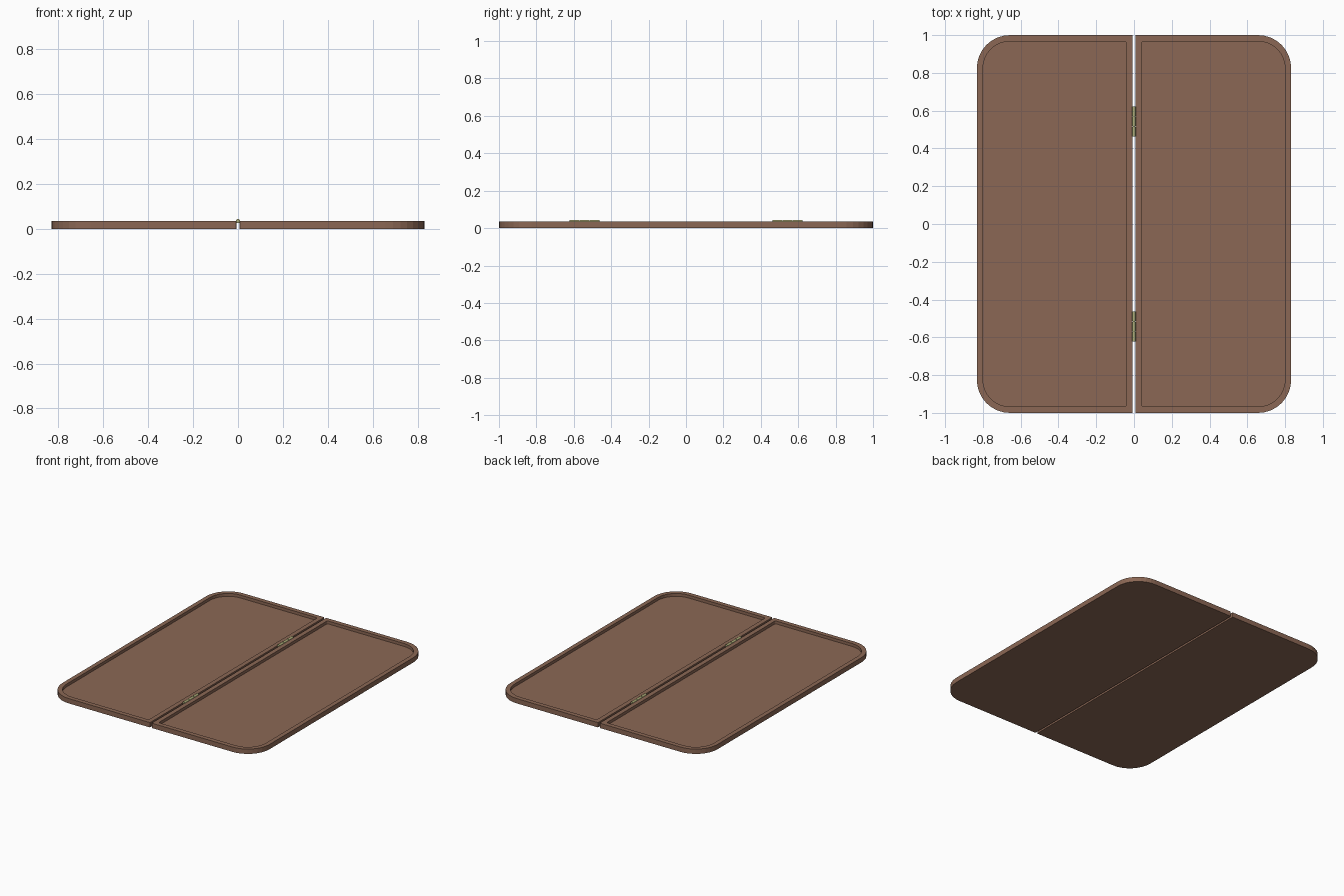
import bpy, bmesh, math

if "Cube" in bpy.data.objects:
    bpy.data.objects.remove(bpy.data.objects["Cube"])

def material(name, rgb):
    m = bpy.data.materials.new(name)
    m.diffuse_color = (*rgb, 1)
    m.use_nodes = True
    m.node_tree.nodes["Principled BSDF"].inputs["Base Color"].default_value = m.diffuse_color
    return m

WOOD = material("brown", (0.26, 0.137, 0.09))
BRASS = material("brass", (0.42, 0.42, 0.19))
HEIGHT, FLOOR = 0.035, 0.014

def outline(x0, x1, y, r_in, r_out, n=8):
    # counter-clockwise rounded rectangle: hinge-side radius r_in, outer radius r_out
    pts = []
    for cx, cy, r, a in ((x1 - r_out, y - r_out, r_out, 0), (x0 + r_in, y - r_in, r_in, 90),
                         (x0 + r_in, r_in - y, r_in, 180), (x1 - r_out, r_out - y, r_out, 270)):
        for i in range(n + 1):
            t = math.radians(a + 90 * i / n)
            pts.append((cx + r * math.cos(t), cy + r * math.sin(t)))
    return pts

def tray(name, side):
    bm = bmesh.new()
    outer = outline(0.007, 0.832, 1.0, 0.003, 0.175)
    inner = outline(0.04, 0.80, 0.967, 0.01, 0.143)
    loops = [[bm.verts.new((side * x, y, z)) for x, y in pts]
             for pts, z in ((outer, 0), (outer, HEIGHT), (inner, HEIGHT), (inner, FLOOR))]
    n = len(outer)
    for a, b in zip(loops, loops[1:]):
        for i in range(n):
            j = (i + 1) % n
            bm.faces.new((a[i], a[j], b[j], b[i]))
    bm.faces.new(loops[0][::-1])
    bm.faces.new(loops[-1])
    bmesh.ops.recalc_face_normals(bm, faces=bm.faces)
    me = bpy.data.meshes.new(name)
    bm.to_mesh(me)
    bm.free()
    ob = bpy.data.objects.new(name, me)
    bpy.context.collection.objects.link(ob)
    me.materials.append(WOOD)

def rod(name, y, radius, length):
    bpy.ops.mesh.primitive_cylinder_add(vertices=16, radius=radius, depth=length,
                                        location=(0, y, HEIGHT), rotation=(math.pi / 2, 0, 0))
    ob = bpy.context.object
    ob.name = name
    ob.data.materials.append(BRASS)
    bpy.ops.object.shade_smooth_by_angle()

# two mirrored halves, each a shallow tray with a raised rim
tray("left_tray", -1)
tray("right_tray", 1)

# two hinges: three knuckles on a pin
for label, yc in (("front", -0.543), ("back", 0.543)):
    rod(label + "_hinge_pin", yc, 0.006, 0.158)
    for k in (-1, 0, 1):
        rod(f"{label}_hinge_knuckle_{k + 2}", yc + k * 0.055, 0.0095, 0.05)
